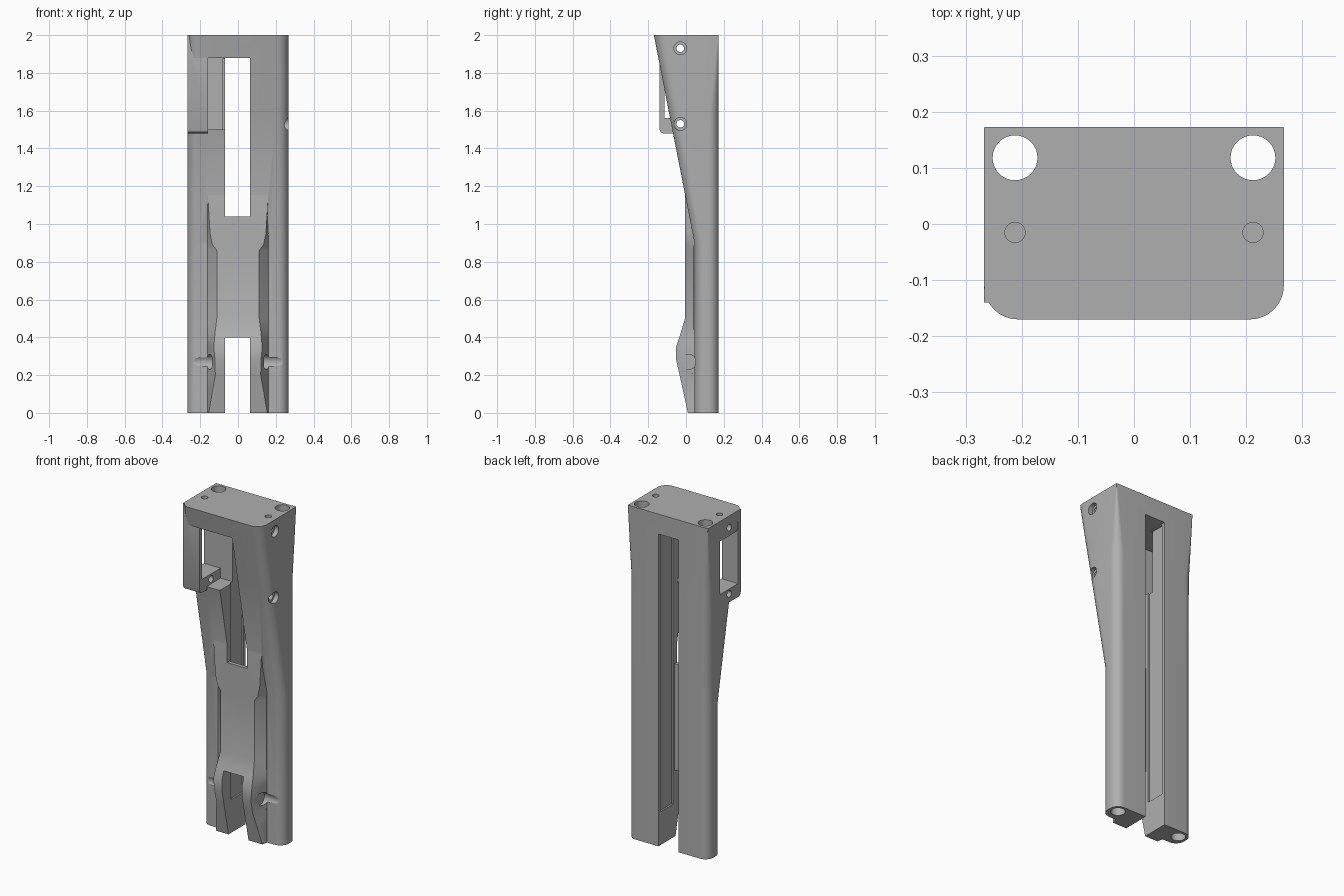
import bpy, bmesh, math
from mathutils import Matrix

if "Cube" in bpy.data.objects:
    bpy.data.objects.remove(bpy.data.objects["Cube"], do_unlink=True)

grey = bpy.data.materials.new("plain_grey")
grey.use_nodes = True
grey.diffuse_color = (0.43, 0.43, 0.43, 1)
grey.node_tree.nodes["Principled BSDF"].inputs["Base Color"].default_value = (0.43, 0.43, 0.43, 1)


def make_object(name, bm):
    bmesh.ops.recalc_face_normals(bm, faces=bm.faces)
    mesh = bpy.data.meshes.new(name)
    bm.to_mesh(mesh)
    bm.free()
    mesh.materials.append(grey)
    obj = bpy.data.objects.new(name, mesh)
    bpy.context.collection.objects.link(obj)
    return obj


def loft(name, rings):
    """Skin a stack of equal-length point rings and cap both ends."""
    bm = bmesh.new()
    rows = [[bm.verts.new(p) for p in ring] for ring in rings]
    n = len(rows[0])
    for a, b in zip(rows, rows[1:]):
        for i in range(n):
            j = (i + 1) % n
            bm.faces.new((a[i], a[j], b[j], b[i]))
    bm.faces.new(rows[0])
    bm.faces.new(rows[-1])
    return make_object(name, bm)


def box(name, x0, x1, y0, y1, z0, z1):
    return loft(name, [[(x0, y0, z), (x1, y0, z), (x1, y1, z), (x0, y1, z)] for z in (z0, z1)])


def rod(name, r0, r1, length, axis, start):
    """Cylinder or cone running from start along +x, -x or z."""
    bm = bmesh.new()
    bmesh.ops.create_cone(bm, cap_ends=True, segments=32, radius1=r0, radius2=r1, depth=length,
                          matrix=Matrix.Translation((0, 0, length / 2)))
    turn = {"z": 0, "x": math.pi / 2, "-x": -math.pi / 2}[axis]
    bm.transform(Matrix.Translation(start) @ Matrix.Rotation(turn, 4, "Y"))
    return make_object(name, bm)


def combine(target, tool, operation):
    mod = target.modifiers.new("combine", "BOOLEAN")
    mod.operation = operation
    mod.solver = "EXACT"
    mod.object = tool
    bpy.context.view_layer.objects.active = target
    bpy.ops.object.modifier_apply(modifier=mod.name)
    bpy.data.objects.remove(tool, do_unlink=True)


def cut(target, tool):
    combine(target, tool, "DIFFERENCE")


def join(target, tool):
    combine(target, tool, "UNION")


# Main body: rounded rectangle sections, front leaning out towards the top
W, BACK = 0.267, 0.173


def body_ring(z, front, r_front, r_back):
    pts = []
    corners = ((W, front, -1, 1, r_front, -90), (W, BACK, -1, -1, r_back, 0),
               (-W, BACK, 1, -1, r_back, 90), (-W, front, 1, 1, r_front, 180))
    for cx, cy, sx, sy, r, start in corners:
        for k in range(9):
            a = math.radians(start + 90 * k / 8)
            pts.append((cx + sx * r + r * math.cos(a), cy + sy * r + r * math.sin(a), z))
    return pts


body = loft("grip_body", [
    body_ring(0, 0.045, 0.055, 0.052),
    body_ring(0.9, 0.045, 0.055, 0.052),
    body_ring(1.6, -0.092, 0.058, 0.05),
    body_ring(1.8, -0.131, 0.058, 0.025),
    body_ring(2.0, -0.17, 0.06, 0.002)])

# Raised centre block: z, front half width, front y
sections = [(0, 0.155, 0.01), (0.1, 0.138, -0.012), (0.2, 0.12, -0.034), (0.28, 0.122, -0.052),
            (0.35, 0.128, -0.052), (0.42, 0.122, -0.029), (0.5, 0.112, -0.005), (0.86, 0.112, -0.005),
            (0.89, 0.135, -0.005), (0.95, 0.148, -0.005), (1.15, 0.16, -0.005), (1.25, 0.16, 0.002)]
block = loft("centre_block", [[(-0.162, 0.1, z), (-0.162, 0.04, z), (-w, y, z),
                               (w, y, z), (0.162, 0.04, z), (0.162, 0.1, z)] for z, w, y in sections])
join(body, block)

# Long slot, open front window, lower fork and rear channel
L, R = -0.07, 0.063
cut(body, box("upper_slot", L, R, -0.4, 0.4, 1.04, 1.88))
cut(body, box("fork_slot", L, R, -0.4, 0.4, -0.1, 0.4))
cut(body, box("rear_channel", L, R, 0.018, 0.4, 0.3, 1.5))
cut(body, box("inner_recess", L - 0.01, R + 0.01, 0.035, 0.152, 0.2, 1.875))

# Side window with its guard plate and lower bar
cut(body, box("side_window", -0.4, -0.155, -0.4, 0.06, 1.56, 1.88))
cut(body, box("front_notch", -0.16, -0.06, -0.4, 0.06, 1.5, 1.88))
guard = loft("guard", [[(x, -0.14, 2.0), (x, -0.14, 1.50), (x, -0.134, 1.486), (x, -0.12, 1.48),
                        (x, 0.05, 1.48), (x, 0.05, 1.56), (x, -0.115, 1.56), (x, -0.115, 2.0)]
                       for x in (-W, -0.158)])
join(body, guard)

# Vertical rod holes and small blind holes in the top
for x in (-0.212, 0.212):
    cut(body, rod("rod_hole", 0.04, 0.04, 2.4, "z", (x, 0.118, -0.2)))
    cut(body, rod("pilot_hole", 0.018, 0.018, 0.2, "z", (x, -0.015, 1.9)))

# Cross bolts with counterbores
for y, z in ((-0.03, 1.93), (-0.03, 1.53), (0.015, 0.27)):
    cut(body, rod("bolt_hole", 0.02, 0.02, 0.8, "x", (-0.4, y, z)))
for z in (1.93, 1.53):
    cut(body, rod("counterbore", 0.034, 0.034, 0.1, "x", (0.24, -0.03, z)))
for s, axis in ((1, "x"), (-1, "-x")):
    cut(body, rod("bolt_groove", 0.04, 0.036, 0.105, axis, (s * 0.137, 0.015, 0.27)))

# Smooth the rounded surfaces, keep the edges crisp
bpy.ops.object.select_all(action="DESELECT")
body.select_set(True)
bpy.context.view_layer.objects.active = body
bpy.ops.object.shade_smooth_by_angle(angle=math.radians(25))
